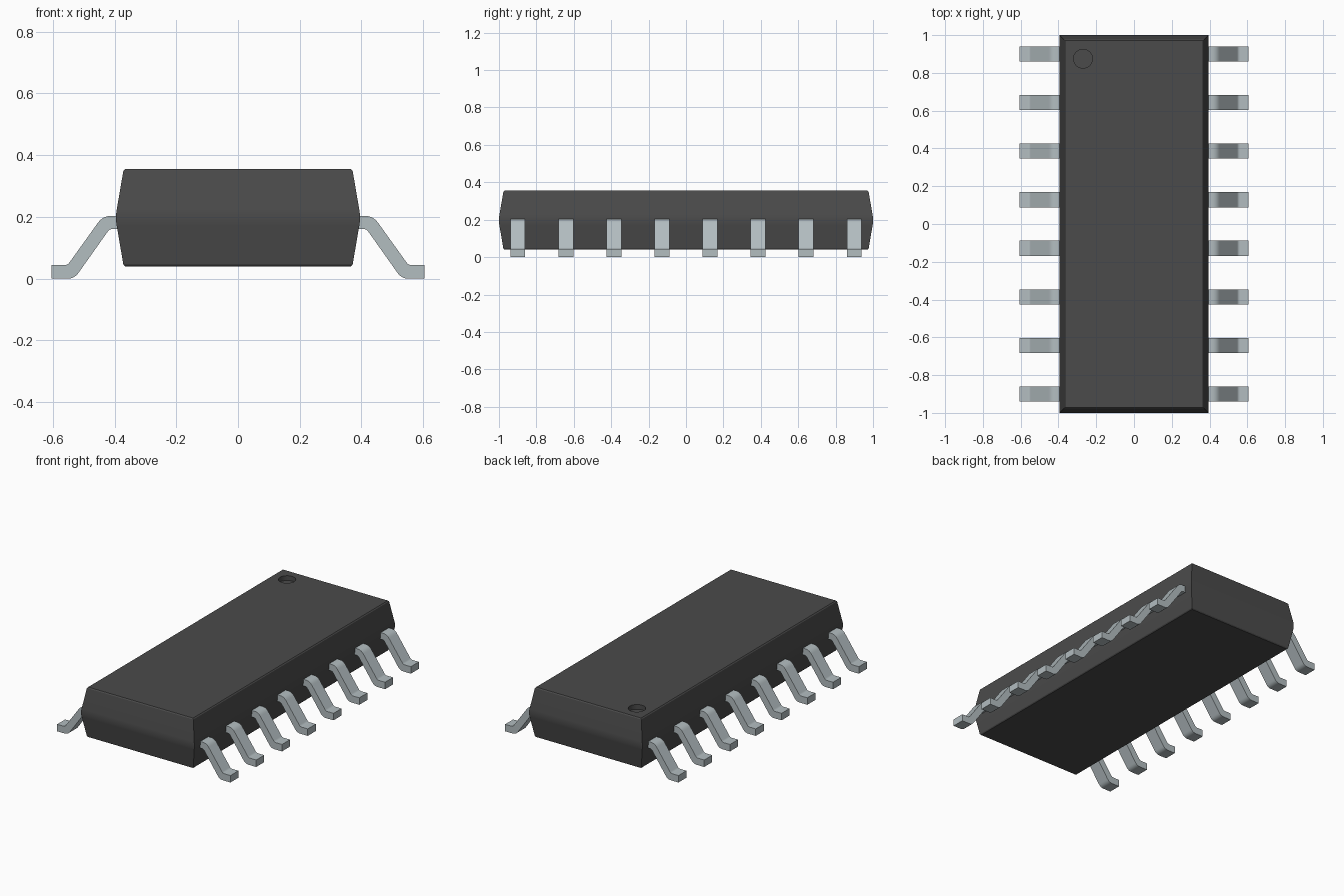
import bpy
import bmesh
import math
from mathutils import Vector

if "Cube" in bpy.data.objects:
    bpy.data.objects.remove(bpy.data.objects["Cube"], do_unlink=True)


def material(name, rgb, roughness, metallic=0.0):
    mat = bpy.data.materials.new(name)
    mat.use_nodes = True
    mat.diffuse_color = (*rgb, 1)
    bsdf = mat.node_tree.nodes["Principled BSDF"]
    bsdf.inputs["Base Color"].default_value = (*rgb, 1)
    bsdf.inputs["Roughness"].default_value = roughness
    bsdf.inputs["Metallic"].default_value = metallic
    return mat


def make_object(name, bm, mat):
    bmesh.ops.recalc_face_normals(bm, faces=bm.faces)
    mesh = bpy.data.meshes.new(name)
    bm.to_mesh(mesh)
    bm.free()
    mesh.materials.append(mat)
    obj = bpy.data.objects.new(name, mesh)
    bpy.context.collection.objects.link(obj)
    return obj


def smooth(obj, degrees):
    bpy.ops.object.select_all(action="DESELECT")
    obj.select_set(True)
    bpy.context.view_layer.objects.active = obj
    bpy.ops.object.shade_smooth_by_angle(angle=math.radians(degrees))


black = material("black plastic", (0.07, 0.07, 0.07), 0.6)
silver = material("silver metal", (0.45, 0.51, 0.53), 0.4)

# Body: stacked rectangles, widest at the mould line, with eased rims
HALF_X, HALF_Y = 0.395, 1.0
rings = [(0.04, 0.029), (0.046, 0.0235), (0.172, 0.002), (0.185, 0.0),
         (0.21, 0.0), (0.223, 0.002), (0.349, 0.0235), (0.355, 0.029)]  # z, inset
bm = bmesh.new()
loops = []
for z, inset in rings:
    x, y = HALF_X - inset, HALF_Y - inset
    loops.append([bm.verts.new((sx * x, sy * y, z))
                  for sx, sy in ((-1, -1), (1, -1), (1, 1), (-1, 1))])
for low, high in zip(loops, loops[1:]):
    for i in range(4):
        j = (i + 1) % 4
        bm.faces.new((low[i], low[j], high[j], high[i]))
bm.faces.new(loops[0][::-1])
bm.faces.new(loops[-1])
body = make_object("body", bm, black)

# Round orientation dimple sunk into the top
bpy.ops.mesh.primitive_cylinder_add(vertices=40, radius=0.05, depth=0.1,
                                    location=(-0.27, 0.875, 0.375))
cutter = bpy.context.object
cutter.name = "dimple_cutter"
cutter.hide_render = True
cutter.data.materials.append(black)
cut = body.modifiers.new("dimple", "BOOLEAN")
cut.operation = "DIFFERENCE"
cut.solver = "EXACT"
cut.object = cutter
bpy.ops.object.select_all(action="DESELECT")
body.select_set(True)
bpy.context.view_layer.objects.active = body
bpy.ops.object.modifier_apply(modifier=cut.name)
bpy.data.objects.remove(cutter, do_unlink=True)
smooth(body, 25)

# Lead: side outline of a gull-wing strip; the third value is the bend radius
LEAD_WIDTH, PITCH, COUNT = 0.08, 0.257, 8
outline = [(0.37, 0.203, 0), (0.438, 0.203, 0.026), (0.552, 0.044, 0.01),
           (0.605, 0.044, 0), (0.605, 0, 0), (0.53, 0, 0.022),
           (0.416, 0.161, 0.01), (0.37, 0.161, 0)]


def rounded(points, steps=5):
    """Replace each bend with a short curve."""
    result = []
    for i, (x, z, r) in enumerate(points):
        p = Vector((x, z))
        if r == 0:
            result.append(p)
            continue
        a = p + (Vector(points[i - 1][:2]) - p).normalized() * r
        b = p + (Vector(points[(i + 1) % len(points)][:2]) - p).normalized() * r
        for k in range(steps + 1):
            t = k / steps
            result.append(a * (1 - t) ** 2 + p * 2 * t * (1 - t) + b * t * t)
    return result


profile = rounded(outline)
for side, sign in (("left", 1), ("right", -1)):
    for n in range(COUNT):
        y = (n - (COUNT - 1) / 2) * PITCH
        bm = bmesh.new()
        face = bm.faces.new([bm.verts.new((sign * p.x, y - LEAD_WIDTH / 2, p.y))
                             for p in profile])
        grown = bmesh.ops.extrude_face_region(bm, geom=[face])["geom"]
        bmesh.ops.translate(bm, vec=(0, LEAD_WIDTH, 0),
                            verts=[v for v in grown if isinstance(v, bmesh.types.BMVert)])
        smooth(make_object(f"{side}_lead_{n + 1}", bm, silver), 30)
